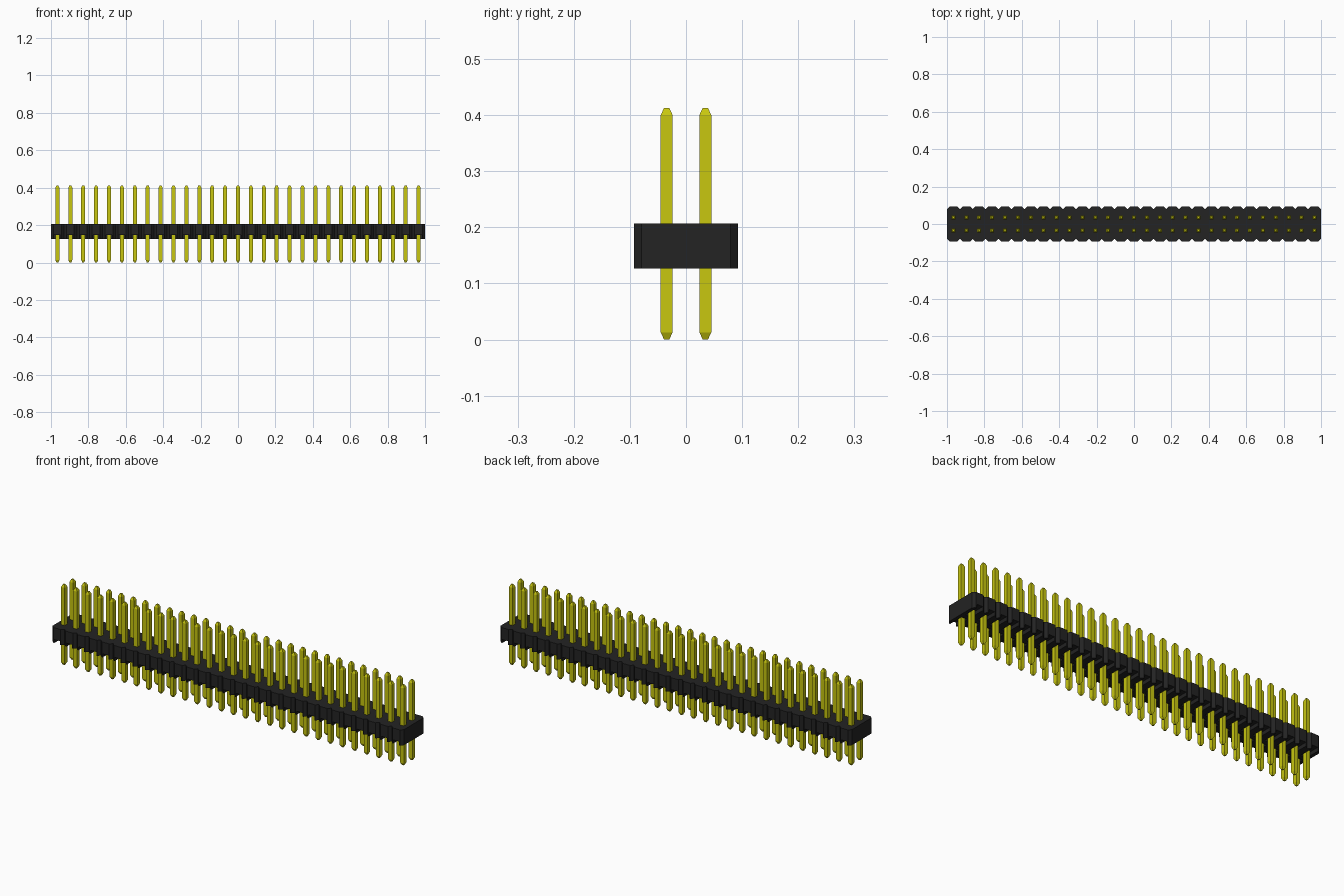
import bpy, bmesh

cube = bpy.data.objects.get("Cube")
if cube:
    bpy.data.objects.remove(cube, do_unlink=True)

COLUMNS = 29
PITCH = 2 / COLUMNS
HALF = PITCH / 2
DEPTH = 0.0925                      # half depth of the housing
CHAMFER = 0.0135
BOTTOM, RECESS, TOP = 0.127, 0.146, 0.207
PIN, TIP, TAPER, HEIGHT = 0.0107, 0.0045, 0.013, 0.413
centres = [-1 + HALF + i * PITCH for i in range(COLUMNS)]


def material(name, colour):
    m = bpy.data.materials.new(name)
    m.use_nodes = True
    m.diffuse_color = colour
    m.node_tree.nodes["Principled BSDF"].inputs["Base Color"].default_value = colour
    return m


black = material("black plastic", (0.017, 0.017, 0.017, 1))
gold = material("yellow gold", (0.58, 0.57, 0.005, 1))


def finish(name, bm, mat):
    bmesh.ops.recalc_face_normals(bm, faces=bm.faces)
    mesh = bpy.data.meshes.new(name)
    bm.to_mesh(mesh)
    bm.free()
    mesh.materials.append(mat)
    obj = bpy.data.objects.new(name, mesh)
    bpy.context.collection.objects.link(obj)
    return obj


def prism(bm, outline, low, high):
    """Extrude an xy outline straight up."""
    base = bm.faces.new([bm.verts.new((x, y, low)) for x, y in outline])
    up = bmesh.ops.extrude_face_region(bm, geom=[base], use_keep_orig=True)
    for v in up["geom"]:
        if isinstance(v, bmesh.types.BMVert):
            v.co.z = high


# Housing plate: one outline with a V groove between neighbouring columns
front = []
for x in centres:
    front += [(x - HALF, CHAMFER - DEPTH), (x - HALF + CHAMFER, -DEPTH),
              (x + HALF - CHAMFER, -DEPTH)]
front.append((1, CHAMFER - DEPTH))
outline = front + [(x, -y) for x, y in reversed(front)]
bm = bmesh.new()
prism(bm, outline, RECESS, TOP)
finish("housing", bm, black)

# Standoff ribs beneath the plate, leaving a pocket around each pin
bm = bmesh.new()
INNER = 0.017
for x in centres:
    for s in (-1, 1):
        side = [(x + s * INNER, -DEPTH), (x + s * (HALF - CHAMFER), -DEPTH),
                (x + s * HALF, CHAMFER - DEPTH)]
        prism(bm, side + [(px, -py) for px, py in reversed(side)], BOTTOM, RECESS)
prism(bm, [(-1, -0.013), (1, -0.013), (1, 0.013), (-1, 0.013)], BOTTOM, RECESS)
finish("standoff_ribs", bm, black)

# Pins: square posts with tapered ends, in two rows
levels = [(0, TIP), (TAPER, PIN), (HEIGHT - TAPER, PIN), (HEIGHT, TIP)]
for row, y in (("front", -HALF), ("back", HALF)):
    bm = bmesh.new()
    for x in centres:
        rings = [[bm.verts.new((x + r * a, y + r * b, z))
                  for a, b in ((-1, -1), (1, -1), (1, 1), (-1, 1))]
                 for z, r in levels]
        for low, high in zip(rings, rings[1:]):
            for i in range(4):
                j = (i + 1) % 4
                bm.faces.new((low[i], low[j], high[j], high[i]))
        bm.faces.new(rings[0][::-1])
        bm.faces.new(rings[-1])
    finish(row + "_pins", bm, gold)
